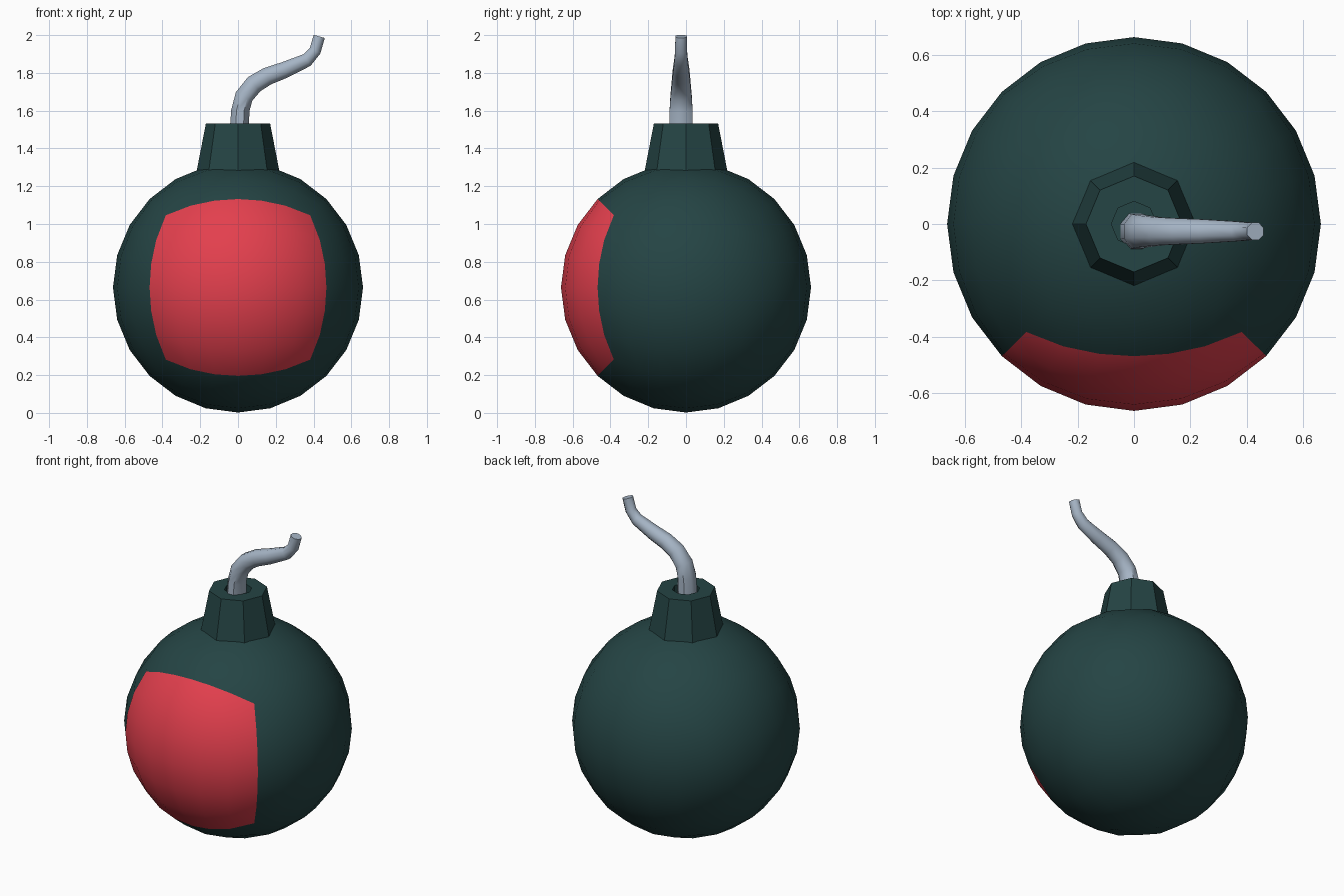
import bpy, bmesh, math
from mathutils import Vector

if "Cube" in bpy.data.objects:
    bpy.data.objects.remove(bpy.data.objects["Cube"])

R, CZ = 0.662, 0.664


def material(name, rgb):
    m = bpy.data.materials.new(name)
    m.diffuse_color = (*rgb, 1)
    m.use_nodes = True
    m.node_tree.nodes["Principled BSDF"].inputs["Base Color"].default_value = m.diffuse_color
    return m


teal = material("dark teal", (0.018, 0.058, 0.058))
red = material("red", (0.77, 0.05, 0.075))
grey = material("blue grey", (0.38, 0.46, 0.56))


def make_object(name, bm, mats, smooth):
    bmesh.ops.recalc_face_normals(bm, faces=bm.faces)
    me = bpy.data.meshes.new(name)
    bm.to_mesh(me)
    bm.free()
    for m in mats:
        me.materials.append(m)
    ob = bpy.data.objects.new(name, me)
    bpy.context.collection.objects.link(ob)
    if smooth:
        bpy.context.view_layer.objects.active = ob
        ob.select_set(True)
        bpy.ops.object.shade_smooth_by_angle(angle=math.radians(50))
        ob.select_set(False)
    return ob


def loft(bm, loops):
    """Join successive vertex loops with quads."""
    rings = [[bm.verts.new(p) for p in lp] for lp in loops]
    for a, b in zip(rings, rings[1:]):
        n = len(a)
        for i in range(n):
            bm.faces.new((a[i], a[(i + 1) % n], b[(i + 1) % n], b[i]))
    return rings


# Round body: cube sphere with equal-angle divisions, front cube side is red
bm = bmesh.new()
bmesh.ops.create_cube(bm, size=2)
bmesh.ops.subdivide_edges(bm, edges=bm.edges[:], cuts=5, use_grid_fill=True)
for f in bm.faces:
    f.material_index = 1 if f.calc_center_median().y < -0.99 else 0
for v in bm.verts:
    d = Vector([math.tan(c * math.pi / 4) for c in v.co]).normalized()
    v.co = d * R + Vector((0, 0, CZ))
make_object("bomb_body", bm, [teal, red], True)

# Octagonal neck with a sunken hole
bm = bmesh.new()
profile = [(0.221, 1.27), (0.17, 1.532), (0.08, 1.532), (0.08, 1.43)]
rings = loft(bm, [[(r * math.cos(i * math.pi / 4), r * math.sin(i * math.pi / 4), z)
                   for i in range(8)] for r, z in profile])
bm.faces.new(rings[0])
bm.faces.new(rings[-1])
make_object("neck", bm, [teal], False)

# Bent fuse: x, z, half width in bend plane, half width in y
path = [(0.005, 1.43, 0.058, 0.068), (0.012, 1.60, 0.052, 0.066),
        (0.032, 1.675, 0.053, 0.061), (0.085, 1.74, 0.054, 0.054),
        (0.155, 1.782, 0.051, 0.05), (0.245, 1.815, 0.047, 0.046),
        (0.365, 1.868, 0.039, 0.038), (0.408, 1.917, 0.034, 0.034),
        (0.430, 1.993, 0.033, 0.033)]
loops = []
for k, (x, z, w, h) in enumerate(path):
    a, b = path[max(k - 1, 0)], path[min(k + 1, len(path) - 1)]
    t = Vector((b[0] - a[0], 0, b[1] - a[1])).normalized()
    side = Vector((t.z, 0, -t.x))
    loops.append([Vector((x, -0.026, z)) + side * w * math.cos(q) + Vector((0, h * math.sin(q), 0))
                  for q in (i * math.pi / 4 + math.pi / 8 for i in range(8))])
bm = bmesh.new()
rings = loft(bm, loops)
bm.faces.new(rings[0])
bm.faces.new(rings[-1])
make_object("fuse", bm, [grey], True)
